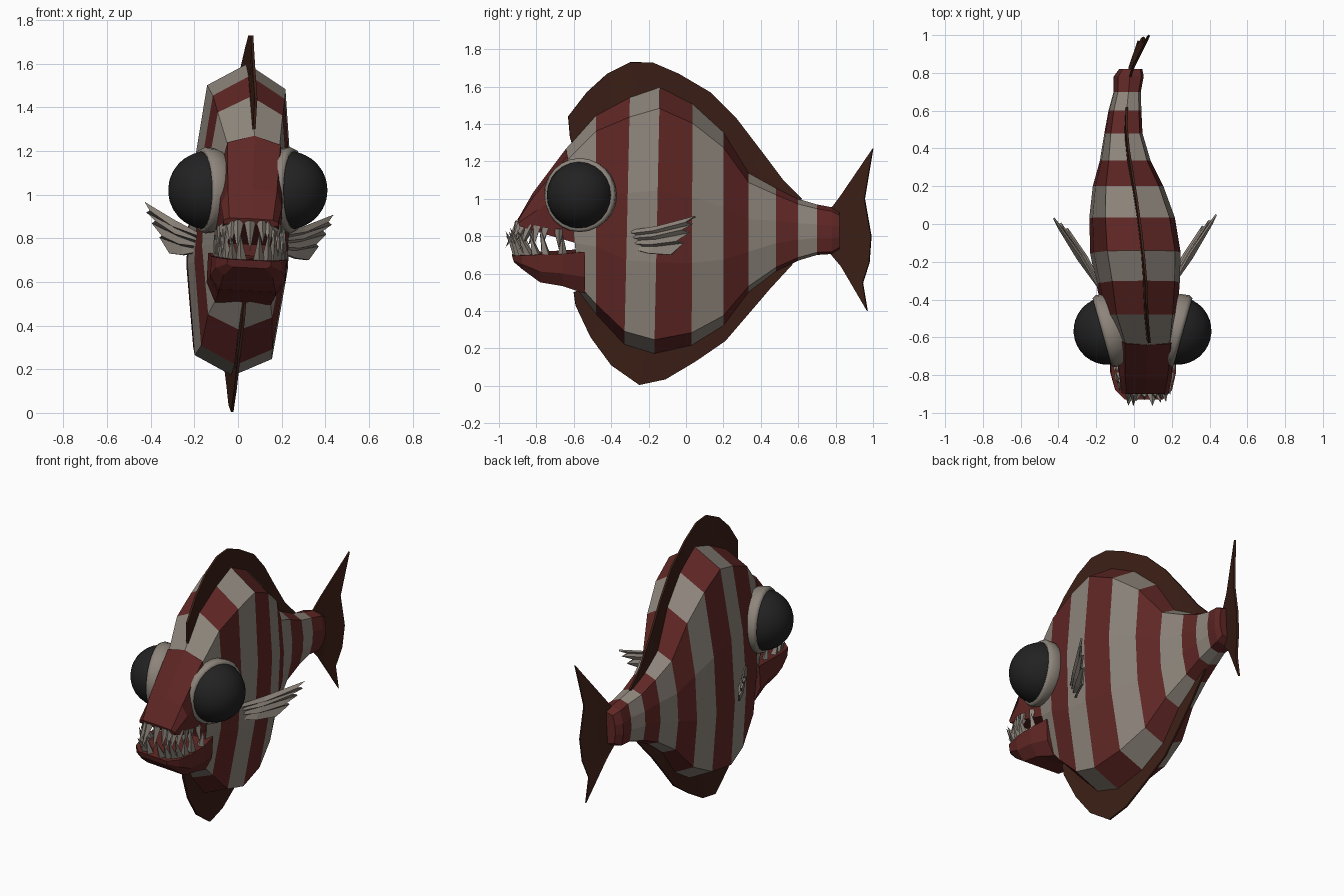
import bpy, bmesh, math, random
from mathutils import Vector, Matrix

if "Cube" in bpy.data.objects:
    bpy.data.objects.remove(bpy.data.objects["Cube"])
random.seed(4)

def mat(name, c):
    m = bpy.data.materials.new(name)
    m.diffuse_color = (*c, 1)
    m.use_nodes = True
    m.node_tree.nodes["Principled BSDF"].inputs["Base Color"].default_value = m.diffuse_color
    return m

RED = mat("red", (0.115, 0.02, 0.018))
BONE = mat("bone", (0.27, 0.235, 0.2))
BROWN = mat("brown", (0.045, 0.014, 0.008))
BLACK = mat("black", (0.016, 0.016, 0.017))

def finish(name, bm, mats):
    bmesh.ops.recalc_face_normals(bm, faces=bm.faces)
    me = bpy.data.meshes.new(name)
    bm.to_mesh(me)
    bm.free()
    for m in mats:
        me.materials.append(m)
    ob = bpy.data.objects.new(name, me)
    bpy.context.collection.objects.link(ob)
    return ob

# The fish leans a little and its spine bends
SPINE = [(-1, .06), (-.64, .055), (-.48, .03), (-.3, .02), (.035, -.01), (.2, -.03),
         (.34, -.045), (.48, -.055), (.6, -.047), (.7, -.035), (.8, -.025), (1, .06)]

def spine_x(y, z):
    for (a, xa), (b, xb) in zip(SPINE, SPINE[1:]):
        if y <= b:
            break
    return xa + (xb - xa) * (y - a) / (b - a) + .05 * (z - .85)

def loft(name, stations, section, bands, mats):
    # station: top y, top z, bottom y, bottom z, half width
    bm = bmesh.new()
    outline = section + [(-w, h) for w, h in section[-2:0:-1]]
    rings = []
    for yt, zt, yb, zb, hw in stations:
        ring = []
        for w, h in outline:
            y, z = yb + (yt - yb) * h, zb + (zt - zb) * h
            ring.append(bm.verts.new((spine_x(y, z) + w * hw, y, z - .05 * w * hw)))
        rings.append(ring)
    n = len(outline)
    for i in range(len(rings) - 1):
        for j in range(n):
            k = (j + 1) % n
            f = bm.faces.new((rings[i][j], rings[i][k], rings[i + 1][k], rings[i + 1][j]))
            f.material_index = bands[i % len(bands)]
    bm.faces.new(rings[0])
    bm.faces.new(rings[-1])
    return finish(name, bm, mats)

# Striped body
loft("body", [
    (-.64, 1.27, -.57, .50, .15), (-.48, 1.45, -.48, .38, .19), (-.30, 1.545, -.33, .22, .212),
    (-.14, 1.60, -.17, .17, .23), (.035, 1.51, .03, .215, .218), (.20, 1.36, .20, .32, .18),
    (.335, 1.14, .335, .50, .13), (.48, 1.06, .48, .61, .098), (.60, 1.0, .60, .67, .085),
    (.70, .97, .70, .70, .07), (.78, .955, .78, .705, .078), (.82, .93, .82, .73, .06)],
    [(0, 1), (.78, .925), (1, .62), (1, .35), (.77, .06), (0, 0)],
    [1, 0, 1, 0, 1, 0, 1, 0, 1, 0, 0], [RED, BONE])

# Snout and lower jaw
loft("snout", [(-.64, 1.27, -.55, .76, .152), (-.82, 1.03, -.76, .82, .14), (-.90, .89, -.89, .86, .125)],
     [(0, 1), (.8, .93), (1, .6), (1, 0), (0, 0)], [0], [RED])
loft("lower_jaw", [(-.54, .725, -.54, .50, .17), (-.66, .715, -.66, .54, .175), (-.79, .71, -.78, .56, .172),
                   (-.88, .705, -.87, .625, .15), (-.93, .70, -.92, .665, .10)],
     [(0, 1), (1, 1), (1, .4), (.75, 0), (0, 0)], [0], [RED])

# Thin fins cut from side outlines
def flat_fin(name, top, base):
    bm = bmesh.new()
    rows = []
    for i in range(len(top)):
        a, b = Vector(top[i]), Vector(base[i])
        rows.append([bm.verts.new((spine_x(*p), *p)) for p in (a, a.lerp(b, .5), b)])
    for r, s in zip(rows, rows[1:]):
        for i in (0, 1):
            bm.faces.new((r[i], r[i + 1], s[i + 1], s[i]))
    ob = finish(name, bm, [BROWN])
    m = ob.modifiers.new("thick", 'SOLIDIFY')
    m.thickness, m.offset = .012, 0

flat_fin("dorsal_fin",
    [(-.62, 1.33), (-.63, 1.44), (-.53, 1.57), (-.42, 1.67), (-.3, 1.73), (-.18, 1.73), (-.04, 1.67),
     (.13, 1.57), (.27, 1.43), (.40, 1.26), (.52, 1.10), (.62, 1.0)],
    [(-.60, 1.26), (-.57, 1.3), (-.47, 1.4), (-.38, 1.46), (-.26, 1.52), (-.15, 1.55), (-.04, 1.5),
     (.10, 1.4), (.22, 1.27), (.34, 1.1), (.48, 1.02), (.6, .97)])
flat_fin("anal_fin",
    [(-.60, .50), (-.59, .43), (-.51, .26), (-.40, .11), (-.25, .005), (-.11, .035), (.05, .13),
     (.21, .24), (.33, .38), (.45, .52), (.57, .65)],
    [(-.53, .53), (-.5, .46), (-.42, .36), (-.34, .27), (-.22, .22), (-.11, .22), (.05, .26),
     (.19, .36), (.3, .5), (.43, .62), (.55, .69)])
flat_fin("tail_fin",
    [(1, 1.27), (.955, 1.0), (.99, .80), (.98, .66), (.945, .55), (.97, .40)],
    [(.83, 1.02), (.77, .94), (.77, .86), (.77, .8), (.77, .71), (.83, .64)])

# Eyes with bone sockets
PROFILE = [(.11, -.13), (.165, -.09), (.192, -.035), (.198, .01), (.188, .03), (.165, .025)]
for side, cx, label in ((1, .23, "right"), (-1, -.14, "left")):
    c = Vector((cx, -.565, 1.02))
    axis = Vector((side, -.28, 0)).normalized()
    turn = Matrix.Translation(c) @ axis.to_track_quat('Z', 'Y').to_matrix().to_4x4()
    bm = bmesh.new()
    bmesh.ops.create_uvsphere(bm, u_segments=24, v_segments=16, radius=.18, matrix=turn)
    eye = finish(label + "_eye", bm, [BLACK])
    eye.data.polygons.foreach_set("use_smooth", [True] * len(eye.data.polygons))
    bm = bmesh.new()
    rings = [[bm.verts.new(turn @ Vector((r * math.cos(t * math.pi / 12), r * math.sin(t * math.pi / 12), h)))
              for t in range(24)] for r, h in PROFILE]
    for a, b in zip(rings, rings[1:]):
        for t in range(24):
            bm.faces.new((a[t], a[t - 1], b[t - 1], b[t]))
    bm.faces.new(rings[0])
    sock = finish(label + "_eye_socket", bm, [BONE])
    sock.data.polygons.foreach_set("use_smooth", [True] * len(sock.data.polygons))

# Pleated side fins
TIPS = [(.235, .05, .905), (.21, -.0, .875), (.225, .035, .865), (.185, -.02, .835), (.20, .02, .82),
        (.155, -.05, .775), (.165, -.01, .765), (.12, -.08, .70)]
for side, x0, lift, label in ((1, .20, 0, "right"), (-1, -.19, .25, "left")):
    bm = bmesh.new()
    rows = []
    for i, (dx, y, z) in enumerate(TIPS):
        f = i / 7
        fold = .012 if i % 2 else -.012
        root = Vector((x0 - side * .02, -.36 + .04 * f, .82 - .08 * f))
        tip = Vector((x0 + side * dx, y - .3 * lift * dx, z + lift * dx))
        mid = root.lerp(tip, .5) + Vector((side * fold, 0, -.012))
        rows.append([bm.verts.new(p) for p in (root, mid, tip)])
    for r, s in zip(rows, rows[1:]):
        for i in (0, 1):
            bm.faces.new((r[i], r[i + 1], s[i + 1], s[i]))
    fin = finish(label + "_side_fin", bm, [BONE])
    m = fin.modifiers.new("thick", 'SOLIDIFY')
    m.thickness, m.offset = .012, 0

# Rows of jagged teeth around both jaws
def teeth(name, z0, rise, count, y_front, hw, y_back):
    bm = bmesh.new()
    for i in range(count):
        a = math.pi * i / (count - 1)
        s, c = abs(math.sin(a)), math.cos(a)
        reach = s ** .7
        x = .055 + hw * math.copysign(abs(c) ** .6, c)
        y = y_back + (y_front - y_back) * reach
        base = Vector((x, y, z0 - .3 * abs(rise) * (1 - s) * (1 if rise < 0 else 0)))
        tip = Vector((c * .02, -reach * random.uniform(.03, .09), rise * random.uniform(.75, 1.1)))
        q = tip.to_track_quat('Z', 'Y').to_matrix().to_4x4()
        bmesh.ops.create_cone(bm, cap_ends=True, segments=4, radius1=.026, radius2=0, depth=tip.length,
                              matrix=Matrix.Translation(base + tip / 2) @ q)
    finish(name, bm, [BONE])

teeth("upper_teeth", .875, -.13, 15, -.89, .135, -.68)
teeth("lower_teeth", .70, .14, 14, -.90, .145, -.66)
